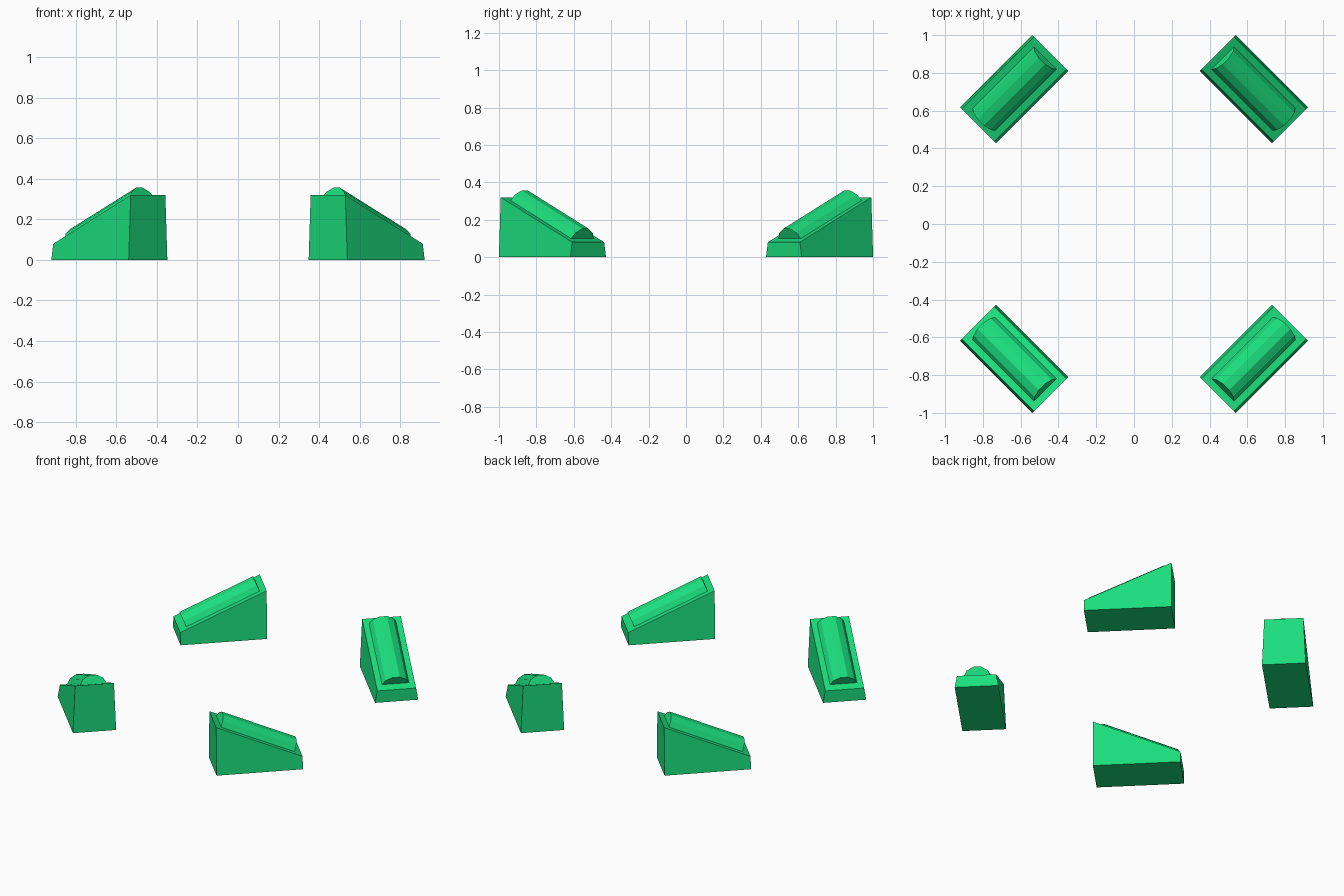
import bpy, bmesh
from math import radians, sin, cos, atan2
from mathutils import Matrix, Vector

if "Cube" in bpy.data.objects:
    bpy.data.objects.remove(bpy.data.objects["Cube"])

HALF_LEN, HALF_W, TOP_W = 0.27, 0.135, 0.121
HIGH, LOW = 0.32, 0.08
SLOPE = atan2(HIGH - LOW, 2 * HALF_LEN)
PLACE = Matrix.Translation((0.635, -0.714, 0)) @ Matrix.Rotation(radians(45), 4, 'Z')

green = bpy.data.materials.new("green")
green.diffuse_color = (0.011, 0.73, 0.205, 1)
green.use_nodes = True
green.node_tree.nodes["Principled BSDF"].inputs["Base Color"].default_value = green.diffuse_color


def loft(name, ring_a, ring_b):
    """Join two matching end profiles into a solid, mirrored to all four corners."""
    bm = bmesh.new()
    a = [bm.verts.new(PLACE @ Vector(p)) for p in ring_a]
    b = [bm.verts.new(PLACE @ Vector(p)) for p in ring_b]
    n = len(a)
    bm.faces.new(a)
    bm.faces.new(b[::-1])
    for i in range(n):
        j = (i + 1) % n
        bm.faces.new((a[i], b[i], b[j], a[j]))
    bmesh.ops.recalc_face_normals(bm, faces=bm.faces)
    mesh = bpy.data.meshes.new(name)
    bm.to_mesh(mesh)
    bm.free()
    mesh.materials.append(green)
    obj = bpy.data.objects.new(name, mesh)
    bpy.context.collection.objects.link(obj)
    # Mirror about the world centre in x and y
    mod = obj.modifiers.new("four_corners", 'MIRROR')
    mod.use_axis = (True, True, False)
    mod.use_mirror_merge = False
    return obj


# Sloped wedge block, long sides leaning in slightly
def block_end(x, height):
    return [(x, -HALF_W, 0), (x, HALF_W, 0), (x, TOP_W, height), (x, -TOP_W, height)]


loft("wedge_block", block_end(-HALF_LEN, HIGH), block_end(HALF_LEN, LOW))


# Rounded pad lying along the slope, lower part sunk into the block
def pad_end(x, radius=0.091, sink=0.03):
    base = Vector((x, 0, LOW + (HALF_LEN - x) * (HIGH - LOW) / (2 * HALF_LEN)))
    normal = Vector((sin(SLOPE), 0, cos(SLOPE)))
    across = Vector((0, 1, 0))
    angles = [radians(d) for d in range(-75, 76, 30)]
    return [base + across * radius * sin(t) + normal * (radius * cos(t) - sink)
            for t in angles]


loft("rounded_pad", pad_end(-0.233), pad_end(0.226))
